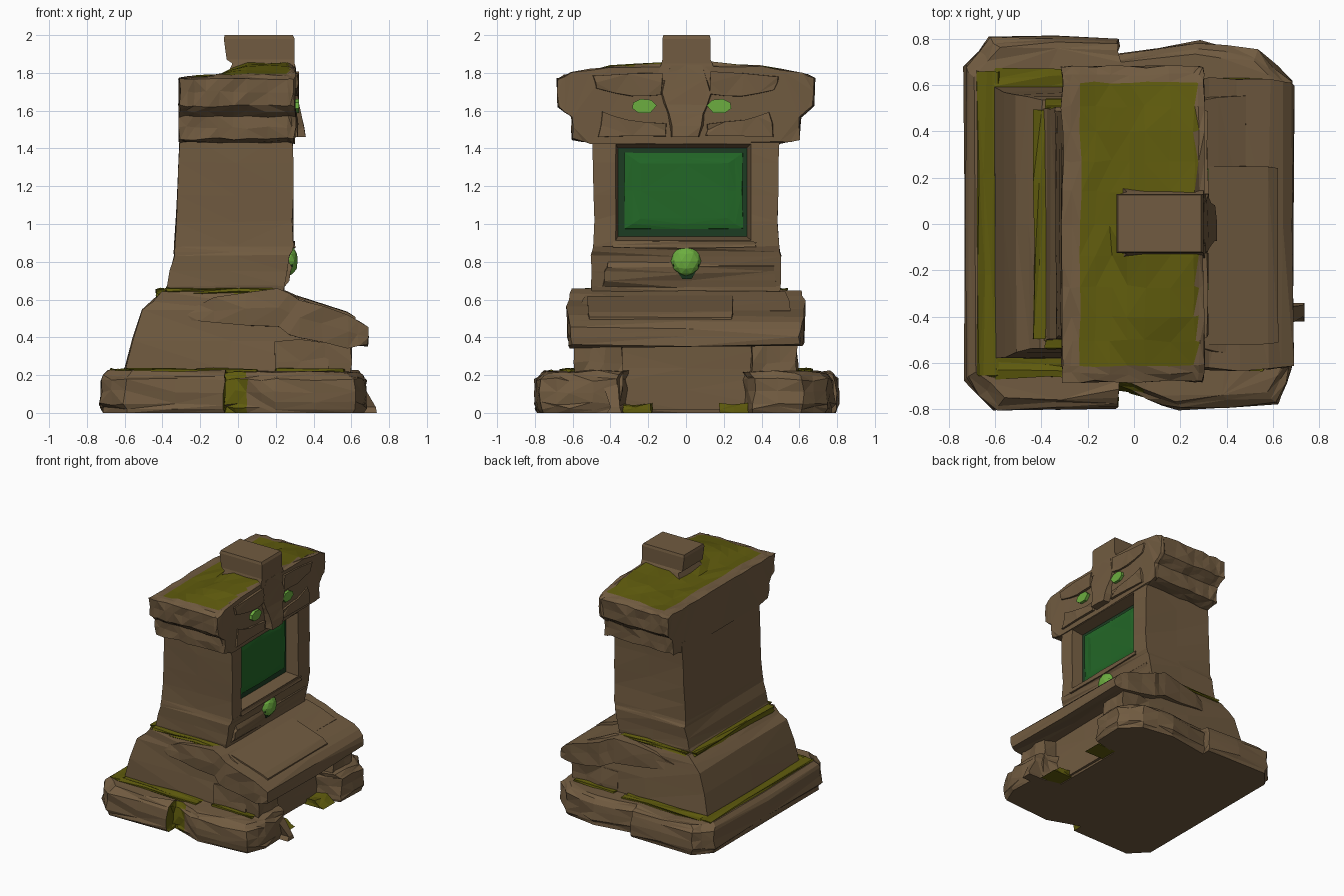
import bpy, bmesh, random
from mathutils import Vector

if "Cube" in bpy.data.objects:
    bpy.data.objects.remove(bpy.data.objects["Cube"])

random.seed(7)

def material(name, rgb):
    m = bpy.data.materials.new(name)
    m.diffuse_color = (*rgb, 1)
    m.use_nodes = True
    m.node_tree.nodes["Principled BSDF"].inputs["Base Color"].default_value = m.diffuse_color
    return m

STONE = material("brown_stone", (0.165, 0.105, 0.052))
MOSS = material("olive_moss", (0.115, 0.105, 0.004))
SCREEN = material("screen_green", (0.016, 0.135, 0.020))
RIM = material("dark_green", (0.012, 0.045, 0.016))
GLOW = material("light_green", (0.15, 0.42, 0.05))

def rect_z(z, x0, x1, y0, y1):
    return [(x0, y0, z), (x1, y0, z), (x1, y1, z), (x0, y1, z)]

def rect_x(x, y0, y1, z0, z1):
    return [(x, y0, z0), (x, y1, z0), (x, y1, z1), (x, y0, z1)]

def loft(name, rings, mats=(STONE,), cuts=0, rough=0.0, rule=None):
    """Skin a stack of equal rings, then roughen it into chipped facets."""
    bm = bmesh.new()
    vs = [[bm.verts.new(p) for p in r] for r in rings]
    n = len(rings[0])
    for a, b in zip(vs, vs[1:]):
        for i in range(n):
            j = (i + 1) % n
            bm.faces.new((a[i], a[j], b[j], b[i]))
    bm.faces.new(vs[0])
    bm.faces.new(vs[-1])
    if cuts:
        bmesh.ops.subdivide_edges(bm, edges=bm.edges[:], cuts=cuts, use_grid_fill=True)
    for v in bm.verts:
        if v.co.z > 0.005:
            v.co += Vector([random.uniform(-rough, rough) for _ in range(3)])
    bmesh.ops.triangulate(bm, faces=bm.faces[:])
    bmesh.ops.recalc_face_normals(bm, faces=bm.faces[:])
    bm.normal_update()
    if rule:
        for f in bm.faces:
            f.material_index = int(rule(f.calc_center_median(), f.normal))
    me = bpy.data.meshes.new(name)
    bm.to_mesh(me)
    bm.free()
    for m in mats:
        me.materials.append(m)
    ob = bpy.data.objects.new(name, me)
    bpy.context.collection.objects.link(ob)
    return ob

def box(name, x, y, z, mat=STONE, cuts=0, rough=0.0):
    return loft(name, [rect_z(z[0], *x, *y), rect_z(z[1], *x, *y)], (mat,), cuts, rough)

# Base slab with a notch on the screen side and a mossy drip
outline = [(-.73, -.67), (-.60, -.805), (-.07, -.795), (-.07, -.71), (.05, -.75), (.2, -.805),
           (.62, -.77), (.68, -.62), (.67, -.36), (.46, -.31), (.46, .31), (.67, .36),
           (.68, .62), (.54, .75), (.28, .79), (-.07, .735), (-.07, .80), (-.62, .81), (-.73, .68)]
loft("base_slab", [[(x * s, y * s, z) for x, y in outline]
                   for z, s in ((0, .98), (.05, 1), (.175, .995), (.22, .94))],
     (STONE, MOSS), 1, .01,
     lambda c, n: -.08 < c.x < .05 and c.y < -.6 and abs(n.z) < .8)
loft("base_spike", [rect_z(0, .55, .735, -.42, -.34), rect_z(.03, .55, .73, -.40, -.35),
                    rect_z(.15, .55, .66, -.44, -.36)])

# Plinth, panel and side supports below the ledge
loft("plinth", [rect_z(.01, -.60, .48, -.585, .585), rect_z(.23, -.60, .48, -.585, .585),
                rect_z(.54, -.51, .48, -.56, .56), rect_z(.645, -.40, .25, -.53, .53)],
     cuts=1, rough=.007)
for side in (-1, 1):
    y = sorted((side * .345, side * .585))
    box("ledge_support", (.2, .595), y, (.03, .38), STONE, 2, .012)
    y = sorted((side * .18, side * .33))
    loft("notch_moss", [rect_z(0, .46, .63, *y), rect_z(.045, .46, .56, *y)], (MOSS,), 1, .01)

# Sloping control ledge
loft("control_ledge", [rect_x(-.28, -.55, .55, .50, .545), rect_x(-.12, -.57, .57, .48, .605),
                       rect_x(.21, -.61, .61, .45, .655), rect_x(.32, -.625, .625, .40, .60),
                       rect_x(.58, -.625, .625, .35, .515), rect_x(.685, -.605, .605, .355, .445)],
     cuts=1, rough=.01)
loft("ledge_plate", [rect_x(.31, -.52, .25, .56, .622), rect_x(.58, -.52, .25, .45, .535),
                     rect_x(.62, -.51, .24, .45, .505)], rough=.003)

# Column with a recess cut for the screen
column = loft("column", [rect_z(.60, -.41, .24, -.50, .50), rect_z(.67, -.375, .245, -.50, .50),
                         rect_z(.83, -.34, .275, -.50, .50), rect_z(.88, -.335, .29, -.49, .49),
                         rect_z(1.15, -.32, .29, -.485, .485), rect_z(1.5, -.305, .29, -.495, .495)],
              cuts=1, rough=.005)
cutter = loft("screen_cutter", [rect_x(.19, -.36, .32, .935, 1.40), rect_x(.36, -.38, .36, .90, 1.44)])
cutter.hide_render = True
cutter.hide_set(True)
cut = column.modifiers.new("recess", 'BOOLEAN')
cut.operation = 'DIFFERENCE'
cut.object = cutter
cut.solver = 'EXACT'

# Screen: dark rim with a brighter bulging pane
loft("screen_rim", [rect_x(.17, -.37, .33, .925, 1.41), rect_x(.20, -.37, .33, .925, 1.41)], (RIM,))
loft("screen_pane", [rect_x(.18, -.325, .30, .975, 1.375), rect_x(.208, -.325, .30, .975, 1.375),
                     rect_x(.218, -.24, .22, 1.03, 1.32)], (SCREEN,), 1, .003)

# Sill, lower lip and button
box("screen_sill", (.2, .302), (-.39, .37), (.875, .905), STONE, 1, .006)
loft("lower_lip", [rect_z(.63, .1, .23, -.46, .49), rect_z(.70, .1, .26, -.44, .48),
                   rect_z(.78, .1, .275, -.42, .46), rect_z(.82, .1, .255, -.40, .44)],
     cuts=1, rough=.012)
loft("button_mount", [rect_z(.71, .2, .265, -.02, .03), rect_z(.78, .2, .29, -.07, .07),
                      rect_z(.85, .2, .28, -.05, .05)], (RIM,))
bpy.ops.mesh.primitive_ico_sphere_add(subdivisions=2, radius=.08, location=(.27, 0, .805))
button = bpy.context.object
button.name = "button"
button.scale.x = .6
button.data.materials.append(GLOW)

# Overhanging header, humped toward the screen side, mossy on top
half = [(.50, 1.43), (.60, 1.45), (.605, 1.57), (.675, 1.625), (.68, 1.77), (.61, 1.80),
        (.40, 1.835), (.14, 1.855)]
profile = half + [(-y, z) for y, z in reversed(half)]
loft("header", [[(x, y, min(z, top)) for y, z in profile]
                for x, top in ((-.31, 1.77), (-.23, 1.78), (-.10, 1.79), (.05, 1.85),
                               (.26, 1.86), (.30, 1.83))],
     (STONE, MOSS), 1, .007,
     lambda c, n: n.z > .6 and c.z > 1.7 and -.23 < c.x < .27 and abs(c.y) < .61)

# Nose ridge, brows and cheeks
nose = [(.09, 1.46), (.12, 1.58), (.17, 1.69), (.11, 1.84)]
nose = [(y, z) for y, z in nose] + [(-y, z) for y, z in reversed(nose)]
loft("nose_ridge", [[(.2, y, z) for y, z in nose],
                    [(.355 - .15 * (z - 1.46), y * .75, z) for y, z in nose]], cuts=1, rough=.006)
for side in (-1, 1):
    brow = [(.12, 1.81), (.12, 1.68), (.30, 1.665), (.50, 1.71), (.52, 1.79)]
    loft("brow", [[(.2, side * y, z) for y, z in brow],
                  [(.318, side * (y * .9 + .02), z * .9 + .174) for y, z in brow]],
         cuts=1, rough=.006)
    cheek = [(.10, 1.46), (.10, 1.53), (.32, 1.55), (.47, 1.60), (.49, 1.46)]
    loft("cheek", [[(.2, side * y, z) for y, z in cheek],
                   [(.315, side * (y * .9 + .02), z * .9 + .152) for y, z in cheek]],
         cuts=1, rough=.006)
    # Eye: flat lens-shaped plate
    eye = [(-.065, .005), (-.035, .035), (.02, .04), (.06, .02), (.065, -.01),
           (.03, -.035), (-.03, -.035)]
    cy = .175 if side > 0 else -.22
    loft("eye", [[(x, cy - side * -a, 1.622 + b) for a, b in eye] for x in (.28, .322)], (GLOW,))

# Top block
loft("top_block", [rect_z(1.76, -.07, .31, -.16, .17), rect_z(1.85, -.03, .30, -.13, .14),
                   rect_z(1.87, -.06, .30, -.125, .13), rect_z(1.98, -.075, .30, -.125, .13),
                   rect_z(2.0, -.07, .29, -.12, .125)])

# Moss strips lying on the steps
for y in (-1, 1):
    box("base_moss_side", (-.60, .10), sorted((y * .57, y * .665)), (.20, .232), MOSS, 2, .008)
    box("base_moss_side_end", (.20, .56), sorted((y * .57, y * .63)), (.20, .230), MOSS, 1, .007)
    box("plinth_moss_side", (-.38, .20), sorted((y * .48, y * .535)), (.63, .657), MOSS, 2, .007)
box("base_moss_back", (-.675, -.58), (-.655, .655), (.20, .232), MOSS, 2, .008)
box("plinth_moss_back", (-.43, -.35), (-.49, .49), (.61, .655), MOSS, 2, .008)
